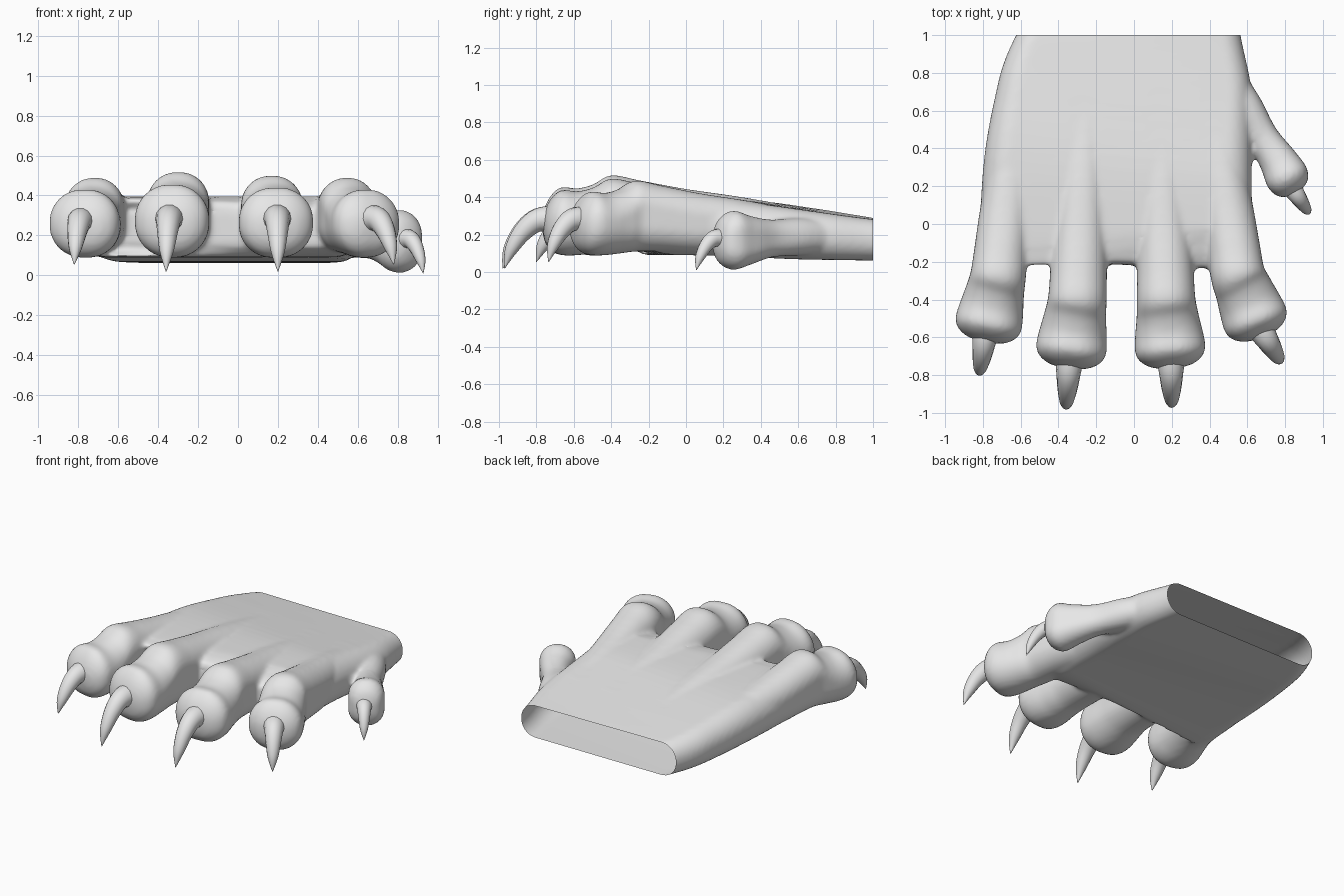
import bpy, bmesh, math
from mathutils import Vector

cube = bpy.data.objects.get("Cube")
if cube:
    bpy.data.objects.remove(cube)

grey = bpy.data.materials.new("plain grey")
grey.use_nodes = True
grey.diffuse_color = (0.8, 0.8, 0.8, 1)
grey.node_tree.nodes["Principled BSDF"].inputs["Base Color"].default_value = (0.8, 0.8, 0.8, 1)


def add_object(name, data):
    obj = bpy.data.objects.new(name, data)
    bpy.context.scene.collection.objects.link(obj)
    return obj


def smooth_path(rows, steps=5):
    """Catmull-Rom interpolation through rows of numbers."""
    rows = [Vector(r) for r in rows]
    out = []
    for i in range(len(rows) - 1):
        a, b, c, d = (rows[max(i - 1, 0)], rows[i], rows[i + 1],
                      rows[min(i + 2, len(rows) - 1)])
        for k in range(steps):
            t = k / steps
            out.append(b + (c - a) * (t / 2)
                       + (a * 2 - b * 5 + c * 4 - d) * (t * t / 2)
                       + (b * 3 - a - c * 3 + d) * (t ** 3 / 2))
    return out + [rows[-1]]


def loft(bm, rows, sides=40):
    """Closed rounded tube; each row is x, y, half width, bottom, top."""
    rows = smooth_path(rows)
    rings = []
    for i, (x, y, half, low, high) in enumerate(rows):
        ahead, behind = rows[min(i + 1, len(rows) - 1)], rows[max(i - 1, 0)]
        along = Vector((ahead[0] - behind[0], ahead[1] - behind[1])).normalized()
        tall = max((high - low) / 2, 0.005)
        half = max(half, 0.005)
        r = 0.95 * min(half, tall)
        ring = []
        for k in range(sides):
            a = math.tau * (k + 0.5) / sides
            u = math.copysign(half - r, math.cos(a)) + r * math.cos(a)
            w = math.copysign(tall - r, math.sin(a)) + r * math.sin(a)
            ring.append(bm.verts.new((x - along.y * u, y + along.x * u,
                                      (low + high) / 2 + w)))
        rings.append(ring)
    for p, q in zip(rings, rings[1:]):
        for k in range(sides):
            n = (k + 1) % sides
            bm.faces.new((p[k], p[n], q[n], q[k]))
    bm.faces.new(rings[0][::-1])
    bm.faces.new(rings[-1])


# Toe profile: position (0 root, 1 knuckle, 2 tip), half width, bottom, top
TOE = [(0, .11, .12, .33), (.36, .13, .12, .4), (.64, .145, .1, .445),
       (.86, .15, .11, .49), (1, .155, .11, .518), (1.25, .165, .1, .47),
       (1.5, .18, .09, .447), (1.72, .187, .09, .455), (1.86, .165, .11, .415),
       (1.96, .11, .16, .35), (2, .04, .23, .29)]


def toe(bm, root, knuckle, tip, width, height):
    root, knuckle, tip = Vector(root), Vector(knuckle), Vector(tip)
    rows = []
    for t, half, low, high in TOE:
        p = root.lerp(knuckle, t) if t <= 1 else knuckle.lerp(tip, t - 1)
        rows.append((p.x, p.y, half * width, low, high * height))
    loft(bm, rows)


# Paw body: palm, four toes and thumb fused into one skin
bm = bmesh.new()
loft(bm, [(-.02, 1.12, .55, .06, .265), (-.02, 1, .59, .062, .285),
          (-.035, .8, .655, .065, .315), (-.055, .6, .685, .07, .345),
          (-.085, .3, .71, .085, .385), (-.095, 0, .72, .09, .395),
          (-.09, -.1, .715, .09, .39), (-.08, -.18, .7, .1, .37),
          (-.08, -.215, .66, .16, .31)])
toe(bm, (-.6, .7), (-.72, -.28), (-.79, -.625), .95, .945)
toe(bm, (-.25, .7), (-.3, -.4), (-.345, -.765), 1, 1)
toe(bm, (.14, .7), (.17, -.4), (.2, -.765), 1, .965)
toe(bm, (.4, .7), (.55, -.27), (.68, -.6), .93, .945)
loft(bm, [(.5, .8, .07, .11, .27), (.58, .62, .1, .09, .29),
          (.68, .46, .085, .08, .28), (.76, .34, .1, .04, .3),
          (.81, .25, .115, .012, .328), (.845, .19, .09, .05, .28),
          (.86, .165, .03, .12, .2)])
bmesh.ops.recalc_face_normals(bm, faces=bm.faces)
raw = bpy.data.meshes.new("paw_raw")
bm.to_mesh(raw)
bm.free()
paw = add_object("paw", raw)
remesh = paw.modifiers.new("fuse", 'REMESH')
remesh.mode = 'VOXEL'
remesh.voxel_size = 0.014
soften = paw.modifiers.new("soften", 'SMOOTH')
soften.factor = 0.5
soften.iterations = 8


def bake(obj):
    graph = bpy.context.evaluated_depsgraph_get()
    return bpy.data.meshes.new_from_object(obj.evaluated_get(graph))


# Slice the wrist open
skin = bake(paw)
paw.modifiers.clear()
bm = bmesh.new()
bm.from_mesh(skin)
bmesh.ops.bisect_plane(bm, geom=bm.verts[:] + bm.edges[:] + bm.faces[:],
                       plane_co=(0, 1, 0), plane_no=(0, 1, 0), clear_outer=True)
bm.to_mesh(skin)
bm.free()
skin.materials.clear()
skin.materials.append(grey)
skin.shade_smooth()
paw.data = skin

# Claw profile: fraction along, fraction of height, radius
CLAW = [(0, 1, .08), (.36, .99, .064), (.65, .75, .052), (.88, .37, .034), (1, 0, .002)]


def claw(name, base, tip, size):
    base, tip = Vector(base), Vector(tip)
    rows = []
    for f, h, r in CLAW:
        p = base.lerp(tip, f)
        rows.append((p.x, p.y, tip.z + (base.z - tip.z) * h, r * size))
    rows = smooth_path(rows)
    curve = bpy.data.curves.new(name + "_path", 'CURVE')
    curve.dimensions = '3D'
    curve.bevel_depth = 1
    curve.bevel_resolution = 5
    curve.use_fill_caps = True
    spline = curve.splines.new('POLY')
    spline.points.add(len(rows) - 1)
    for point, (x, y, z, r) in zip(spline.points, rows):
        point.co = (x, y, z, 1)
        point.radius = max(r, 0.001)
    helper = add_object(name + "_helper", curve)
    mesh = bake(helper)
    bpy.data.objects.remove(helper)
    mesh.materials.clear()
    mesh.materials.append(grey)
    mesh.shade_smooth()
    add_object(name, mesh)


claw("outer_claw", (-.78, -.54, .27), (-.82, -.8, .055), .95)
claw("second_claw", (-.34, -.69, .28), (-.36, -.98, .02), 1)
claw("third_claw", (.195, -.69, .28), (.2, -.97, .02), 1)
claw("inner_claw", (.66, -.54, .28), (.78, -.735, .055), .95)
claw("thumb_claw", (.83, .2, .18), (.928, .055, .01), .7)
